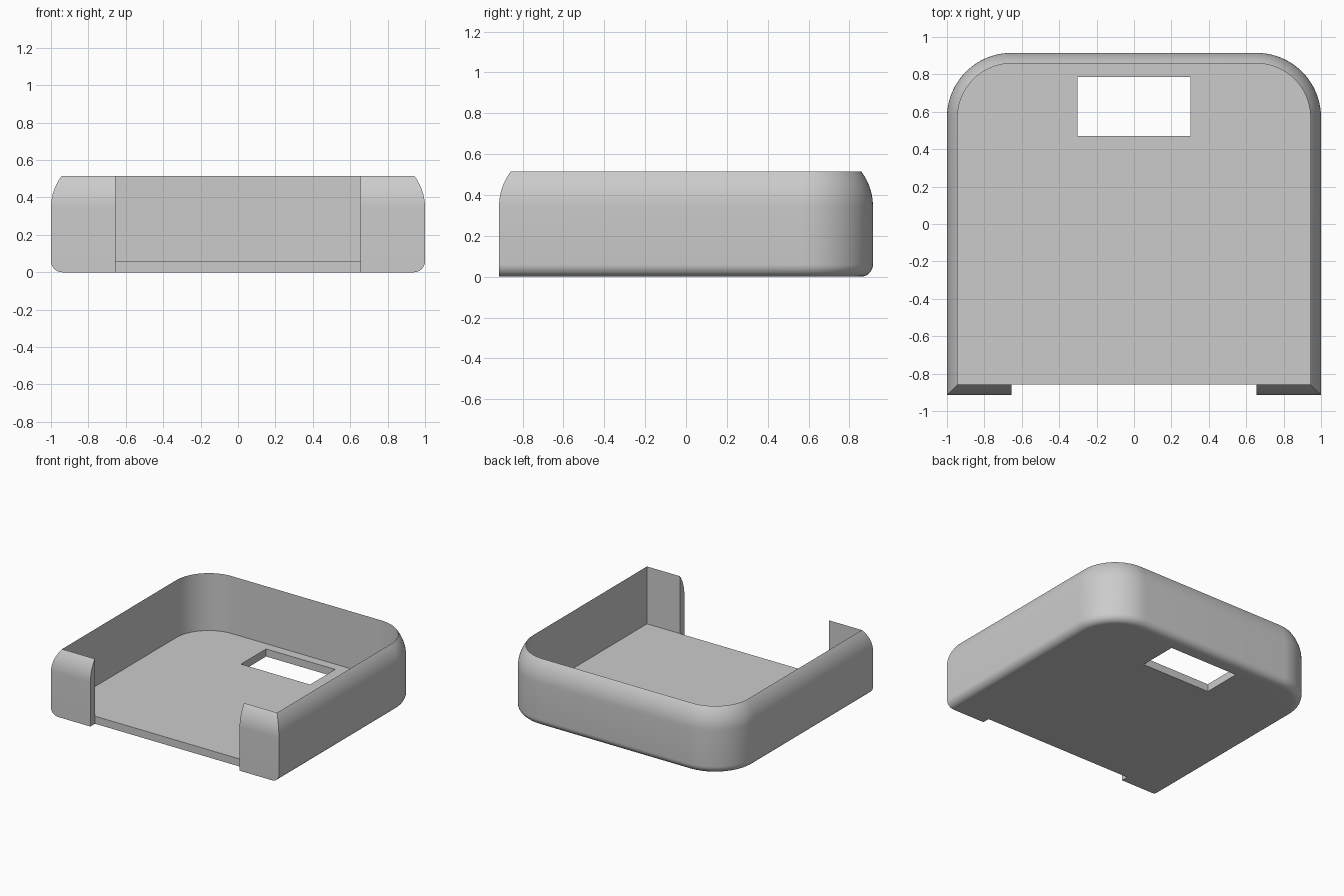
import bpy, bmesh
from math import sin, cos, pi, atan

if "Cube" in bpy.data.objects:
    bpy.data.objects.remove(bpy.data.objects["Cube"], do_unlink=True)

HALF_X, HALF_Y, HEIGHT = 1.0, 0.915, 0.515
WALL, CORNER, FLOOR = 0.057, 0.345, 0.06
SHOULDER = 0.345

grey = bpy.data.materials.new("plain grey")
grey.use_nodes = True
colour = (0.6, 0.6, 0.6, 1)
grey.diffuse_color = colour
grey.node_tree.nodes["Principled BSDF"].inputs["Base Color"].default_value = colour


def outline(inset, front_inset, z, steps=20):
    """Tray outline: square front corners, rounded back corners."""
    x, front, r = HALF_X - inset, front_inset - HALF_Y, CORNER - inset
    cx, cy = HALF_X - CORNER, HALF_Y - CORNER
    pts = [(-x, front, z), (x, front, z)]
    for side, start in ((1, 0), (-1, pi / 2)):
        for i in range(steps + 1):
            a = start + pi / 2 * i / steps
            pts.append((side * cx + r * cos(a), cy + r * sin(a), z))
    return pts


def add_box(name, x0, x1, y0, y1, z0, z1):
    bpy.ops.mesh.primitive_cube_add(
        size=1, location=((x0 + x1) / 2, (y0 + y1) / 2, (z0 + z1) / 2))
    box = bpy.context.object
    box.name = name
    box.scale = (x1 - x0, y1 - y0, z1 - z0)
    box.hide_render = True
    return box


# Wall section: rounded bottom edge, curved shoulder, thin rim, inner floor
rings = []
for i in range(9):
    a = pi / 2 * i / 8
    rings.append(outline(FLOOR * (1 - sin(a)), 0, FLOOR * (1 - cos(a))))
rise = HEIGHT - SHOULDER
sweep = 2 * atan(WALL / rise)
radius = rise / sin(sweep)
for i in range(11):
    a = sweep * i / 10
    inset = radius * (1 - cos(a))
    rings.append(outline(inset, inset, SHOULDER + radius * sin(a)))
rings.append(outline(WALL, WALL, FLOOR))

# Tray shell lofted through the rings
bm = bmesh.new()
loops = [[bm.verts.new(p) for p in ring] for ring in rings]
for low, high in zip(loops, loops[1:]):
    for i in range(len(low)):
        j = (i + 1) % len(low)
        bm.faces.new((low[i], low[j], high[j], high[i]))
bm.faces.new(loops[0][::-1])
bm.faces.new(loops[-1])
bmesh.ops.remove_doubles(bm, verts=bm.verts, dist=1e-5)
bmesh.ops.recalc_face_normals(bm, faces=bm.faces)
mesh = bpy.data.meshes.new("tray_shell")
bm.to_mesh(mesh)
bm.free()
mesh.materials.append(grey)
tray = bpy.data.objects.new("tray_shell", mesh)
bpy.context.collection.objects.link(tray)

# Front opening and floor window
cutters = [
    add_box("front_opening_cutter", -0.655, 0.655, -1.2, WALL - HALF_Y + 0.001, -0.3, 0.8),
    add_box("window_cutter", -0.303, 0.303, 0.47, 0.785, -0.2, 0.2),
]
bpy.ops.object.select_all(action="DESELECT")
tray.select_set(True)
bpy.context.view_layer.objects.active = tray
for cutter in cutters:
    mod = tray.modifiers.new(cutter.name, "BOOLEAN")
    mod.operation = "DIFFERENCE"
    mod.solver = "EXACT"
    mod.object = cutter
    bpy.ops.object.modifier_apply(modifier=mod.name)
for cutter in cutters:
    bpy.data.objects.remove(cutter, do_unlink=True)

bpy.ops.object.shade_smooth_by_angle(angle=pi / 6)
